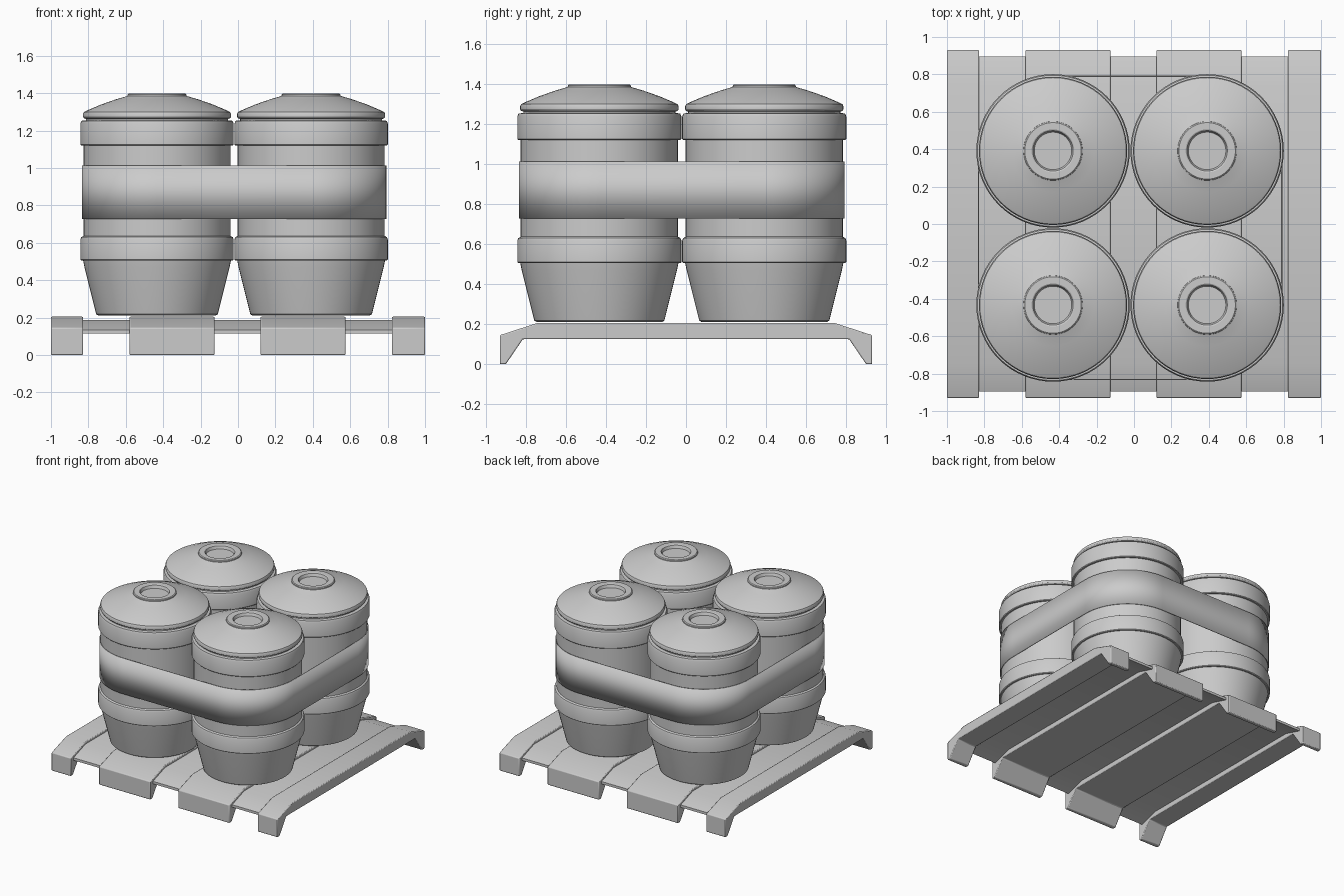
import bpy, bmesh, math

if "Cube" in bpy.data.objects:
    bpy.data.objects.remove(bpy.data.objects["Cube"])

CX = (-0.433, 0.391)   # barrel centres, used for both x and y
SEG = 64


def make_object(name, verts, faces, smooth=30):
    mesh = bpy.data.meshes.new(name)
    mesh.from_pydata(verts, [], faces)
    bm = bmesh.new()
    bm.from_mesh(mesh)
    bmesh.ops.recalc_face_normals(bm, faces=bm.faces)
    bm.to_mesh(mesh)
    bm.free()
    obj = bpy.data.objects.new(name, mesh)
    bpy.context.collection.objects.link(obj)
    bpy.ops.object.select_all(action='DESELECT')
    obj.select_set(True)
    bpy.context.view_layer.objects.active = obj
    bpy.ops.object.shade_smooth_by_angle(angle=math.radians(smooth))
    return obj


def lathe(name, profile):
    """Revolve (radius, z) points around z and cap both ends."""
    verts, faces = [], []
    for r, z in profile:
        for i in range(SEG):
            a = 2 * math.pi * i / SEG
            verts.append((r * math.cos(a), r * math.sin(a), z))
    for k in range(len(profile) - 1):
        for i in range(SEG):
            j = (i + 1) % SEG
            faces.append((k * SEG + i, k * SEG + j, (k + 1) * SEG + j, (k + 1) * SEG + i))
    faces.append(tuple(range(SEG)))
    faces.append(tuple(range((len(profile) - 1) * SEG, len(profile) * SEG)))
    return make_object(name, verts, faces, 25)


def extrude_x(name, half, x0, x1, bevel):
    """Mirror a half profile of (y, z) points in y and extrude it along x."""
    prof = half + [(-y, z) for y, z in reversed(half)]
    n = len(prof)
    verts = [(x, y, z) for x in (x0, x1) for y, z in prof]
    faces = [(i, (i + 1) % n, n + (i + 1) % n, n + i) for i in range(n)]
    # end caps as strips between mirrored points
    h = len(half)
    m = h // 2
    for o in (0, n):
        faces.append(tuple(o + i for i in range(n)))
    obj = make_object(name, verts, faces)
    if bevel:
        mod = obj.modifiers.new("edge_bevel", 'BEVEL')
        mod.width = bevel
        mod.segments = 2
        mod.limit_method = 'ANGLE'
        mod.angle_limit = math.radians(40)
    return obj


# Barrel body with two raised bands
body = [(0.315, 0.212), (0.325, 0.218), (0.388, 0.47), (0.395, 0.505),
        (0.405, 0.505), (0.41, 0.51), (0.41, 0.618), (0.405, 0.63), (0.393, 0.637),
        (0.393, 1.12), (0.405, 1.12), (0.41, 1.125), (0.41, 1.238),
        (0.404, 1.252), (0.385, 1.255)]
# Lid with rolled rim, domed slope and recessed cap
lid = [(0.38, 1.25), (0.38, 1.262), (0.391, 1.266), (0.396, 1.274), (0.396, 1.288),
       (0.391, 1.299), (0.373, 1.308), (0.30, 1.339), (0.22, 1.367), (0.165, 1.383),
       (0.158, 1.386), (0.157, 1.393), (0.151, 1.398), (0.115, 1.398),
       (0.108, 1.394), (0.10, 1.372)]
for i, x in enumerate(CX):
    for j, y in enumerate(CX):
        for part, profile in (("barrel_body", body), ("barrel_lid", lid)):
            lathe(f"{part}_{i}{j}", profile).location = (x, y, 0)

# Strap wrapped around the four barrels
outline = []
R = 0.402
for q, (x, y) in enumerate(((CX[1], CX[1]), (CX[0], CX[1]), (CX[0], CX[0]), (CX[1], CX[0]))):
    for k in range(17):
        a = math.pi / 2 * (q + k / 16)
        outline.append((x + R * math.cos(a), y + R * math.sin(a)))
n = len(outline)
verts = [(x, y, z) for z in (0.728, 1.013) for x, y in outline]
faces = [(i, (i + 1) % n, n + (i + 1) % n, n + i) for i in range(n)]
strap = make_object("strap", verts, faces)
thick = strap.modifiers.new("thickness", 'SOLIDIFY')
thick.thickness = 0.006
thick.offset = -1

# Pallet slats with downturned feet
slat = [(-0.815, 0.125), (-0.90, 0.0), (-0.93, 0.0), (-0.93, 0.145), (-0.745, 0.205)]
for i, (x0, x1) in enumerate(((-1.0, -0.828), (-0.58, -0.125), (0.12, 0.575), (0.823, 1.0))):
    extrude_x(f"pallet_slat_{i}", slat, x0, x1, 0.006)

# Recessed panels between the slats
panel = [(-0.74, 0.16), (-0.895, 0.115), (-0.895, 0.135), (-0.745, 0.187)]
for i, (x0, x1) in enumerate(((-0.832, -0.576), (-0.129, 0.124), (0.571, 0.827))):
    extrude_x(f"pallet_panel_{i}", panel, x0, x1, 0)
